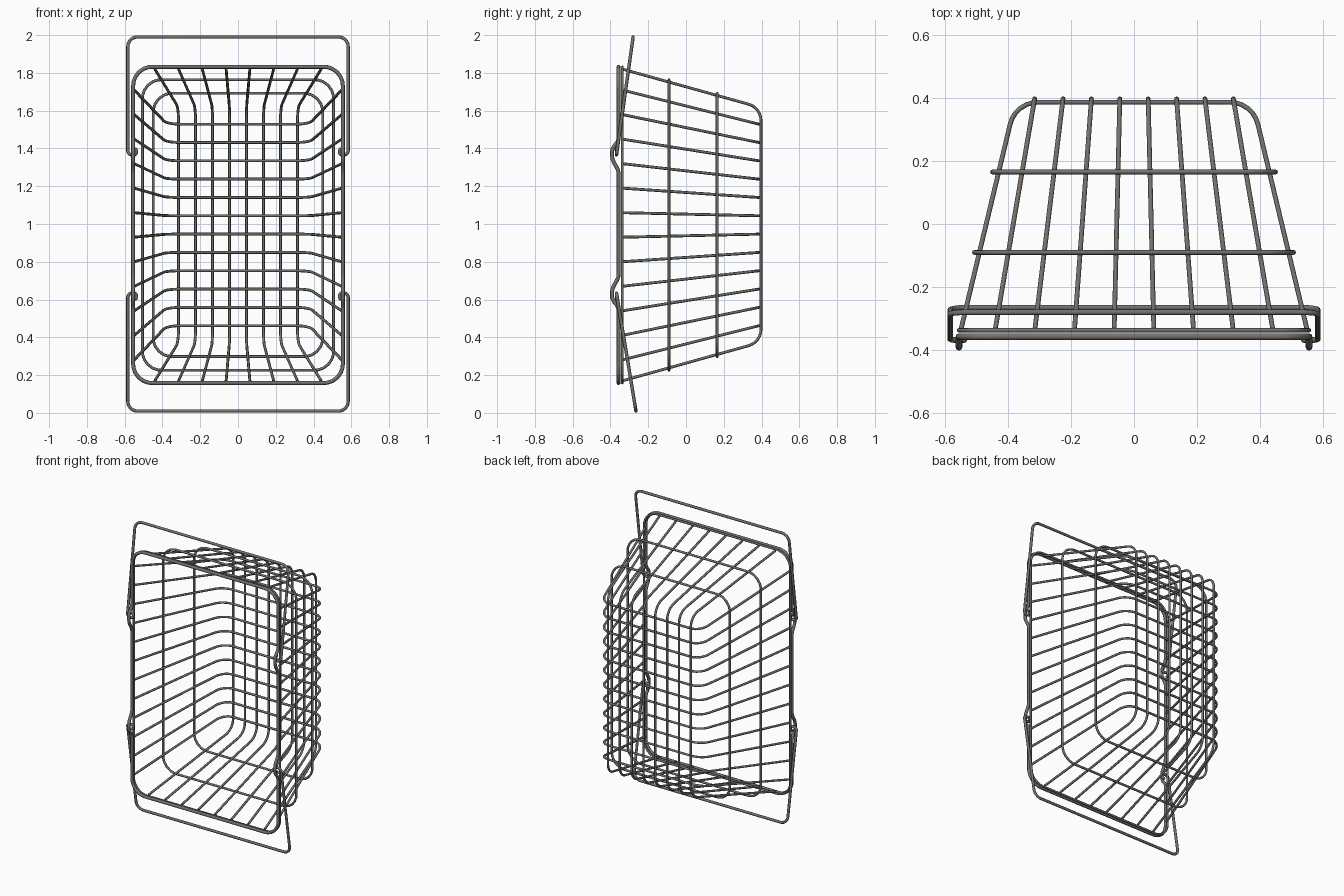
import bpy
import math
from mathutils import Vector

cube = bpy.data.objects.get("Cube")
if cube:
    bpy.data.objects.remove(cube, do_unlink=True)

steel = bpy.data.materials.new("dark grey steel")
steel.use_nodes = True
colour = (0.175, 0.165, 0.165, 1)
steel.diffuse_color = colour
steel.node_tree.nodes["Principled BSDF"].inputs["Base Color"].default_value = colour

MID = 0.995          # height of the basket's centre line
HANDLE_MID = 1.0     # height midway between the handles
WIRE = 0.0075        # radius of the thin wires


def rounded(points, radius, closed=False, steps=6):
    """Replace the corners of a path by arcs of the given radius."""
    pts = [Vector(p) for p in points]
    out = []
    for i, p in enumerate(pts):
        if not closed and i in (0, len(pts) - 1):
            out.append(p)
            continue
        a = pts[i - 1] - p
        b = pts[(i + 1) % len(pts)] - p
        half = a.angle(b) / 2
        cut = min(radius / math.tan(half), a.length * 0.49, b.length * 0.49)
        a.normalize()
        b.normalize()
        r = cut * math.tan(half)
        centre = p + (a + b).normalized() * (r / math.sin(half))
        start, end = p + a * cut - centre, p + b * cut - centre
        out += [centre + start.lerp(end, k / steps).normalized() * r
                for k in range(steps + 1)]
    return out


def wire(name, paths, radius, closed=False):
    """Round bar along each path, turned into one smooth mesh."""
    curve = bpy.data.curves.new(name, "CURVE")
    curve.dimensions = "3D"
    curve.bevel_depth = radius
    curve.bevel_resolution = 2
    curve.use_fill_caps = True
    for path in paths:
        spline = curve.splines.new("POLY")
        spline.points.add(len(path) - 1)
        for point, co in zip(spline.points, path):
            point.co = (*co, 1)
        spline.use_cyclic_u = closed
    curve.materials.append(steel)
    obj = bpy.data.objects.new(name, curve)
    bpy.context.collection.objects.link(obj)
    bpy.ops.object.select_all(action="DESELECT")
    obj.select_set(True)
    bpy.context.view_layer.objects.active = obj
    bpy.ops.object.convert(target="MESH")
    bpy.ops.object.shade_smooth_by_angle(angle=math.radians(50))


def ring(half_x, half_z, y, radius):
    corners = [(-1, -1), (1, -1), (1, 1), (-1, 1)]
    return rounded([(sx * half_x, y, MID + sz * half_z) for sx, sz in corners],
                   radius, closed=True)


# Rim of the opening, its sides bent forward around the four handle hooks
bend = [(0.27, 0), (0.355, -0.034), (0.39, -0.034), (0.45, 0)]


def rim_offset(z):
    h = abs(z - HANDLE_MID)
    for (h0, d0), (h1, d1) in zip(bend, bend[1:]):
        if h0 <= h <= h1:
            t = (h - h0) / (h1 - h0)
            return d0 + (d1 - d0) * t * t * (3 - 2 * t)
    return 0


rim = []
loop = ring(0.555, 0.837, -0.357, 0.1)
for p, q in zip(loop, loop[1:] + loop[:1]):
    steps = 80 if abs(p.z - q.z) > 1 else 1
    for k in range(steps):
        v = p.lerp(q, k / steps)
        v.y += rim_offset(v.z)
        rim.append(v)
wire("front_rim", [rim], 0.0105, closed=True)
wire("inner_rim", [ring(0.555, 0.837, -0.337, 0.1)], 0.007, closed=True)

# Two rings around the outside of the basket
wire("front_band", [ring(0.506, 0.769, -0.09, 0.1)], WIRE, closed=True)
wire("rear_band", [ring(0.449, 0.697, 0.165, 0.1)], WIRE, closed=True)

# Flat-lying U wires, fanned out towards the opening
across = []
for i in range(12):
    k = i - 5.5
    front, back = MID + k * 0.13, MID + k * 0.097
    across.append(rounded([(-0.55, -0.34, front), (-0.376, 0.386, back),
                           (0.376, 0.386, back), (0.55, -0.34, front)], 0.09))
wire("crosswise_wires", across, WIRE)

# Upright U wires, fanned out the same way
upright = []
for i in range(8):
    k = i - 3.5
    front, back = k * 0.126, k * 0.09
    upright.append(rounded([(front, -0.34, MID - 0.826), (back, 0.397, MID - 0.621),
                            (back, 0.397, MID + 0.621), (front, -0.34, MID + 0.826)], 0.09))
wire("upright_wires", upright, WIRE)

# Swinging handles with ends curled behind the bends of the rim
for name, side, y_far in (("upper_handle", 1, -0.28), ("lower_handle", -1, -0.265)):
    half = [(0.556, -0.368, 0.397), (0.538, -0.368, 0.397), (0.538, -0.368, 0.366),
            (0.583, -0.368, 0.366), (0.583, y_far, 0.99)]
    path = [(x, y, HANDLE_MID + side * h) for x, y, h in half]
    path += [(-x, y, z) for x, y, z in reversed(path)]
    bar = rounded(path[:4], 0.014)[:-1]
    bar += rounded([path[2]] + path[3:5] + path[5:7] + [path[7]], 0.05)[1:-1]
    bar += rounded(path[6:], 0.014)[1:]
    wire(name, [bar], 0.009)
